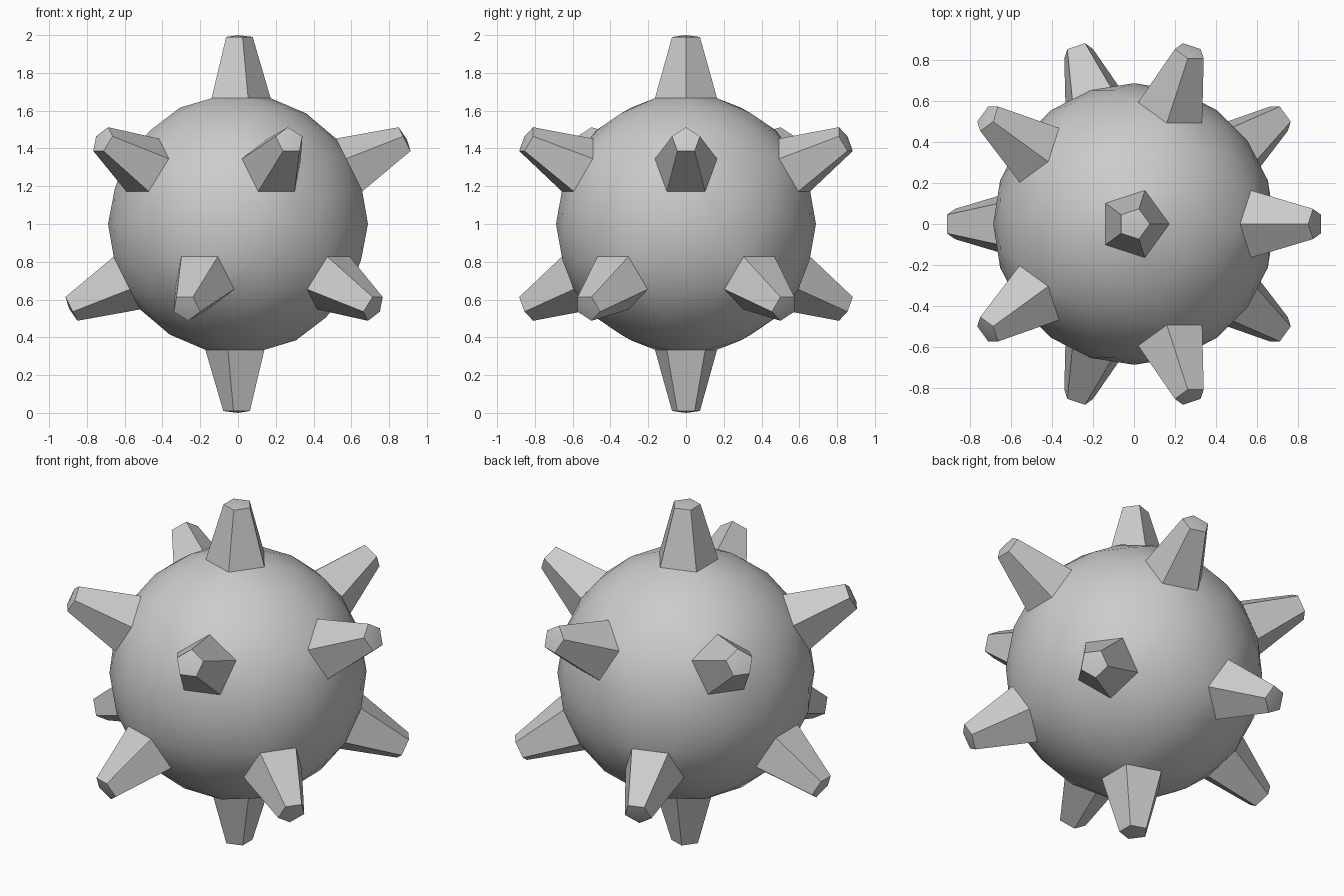
import bpy, bmesh
from mathutils import Vector

if "Cube" in bpy.data.objects:
    bpy.data.objects.remove(bpy.data.objects["Cube"])

RADIUS = 0.688      # ball radius
REACH = 1.0         # centre to spike apex
TAPER = 0.45        # spike tip size relative to its base

bm = bmesh.new()
bmesh.ops.create_icosphere(bm, subdivisions=3, radius=RADIUS)

# the twelve five-sided fans of the ball become the spikes
fans = [(v.co.normalized(), list(v.link_faces)) for v in bm.verts if len(v.link_edges) == 5]
for axis, faces in fans:
    out = bmesh.ops.extrude_face_region(bm, geom=faces)
    tip = [g for g in out["geom"] if isinstance(g, bmesh.types.BMVert)]
    for v in tip:
        v.co = axis * REACH + (v.co - axis * RADIUS) * TAPER
    # remove the covered base of the spike
    old = [f for f in faces if f.is_valid]
    if old:
        bmesh.ops.delete(bm, geom=old, context='FACES')

bmesh.ops.recalc_face_normals(bm, faces=bm.faces)
bmesh.ops.translate(bm, verts=bm.verts, vec=Vector((0, 0, REACH)))

mesh = bpy.data.meshes.new("spiked_ball")
bm.to_mesh(mesh)
bm.free()
ball = bpy.data.objects.new("spiked_ball", mesh)
bpy.context.collection.objects.link(ball)

# smooth ball, crisp spikes
bpy.context.view_layer.objects.active = ball
ball.select_set(True)
bpy.ops.object.shade_smooth_by_angle()
